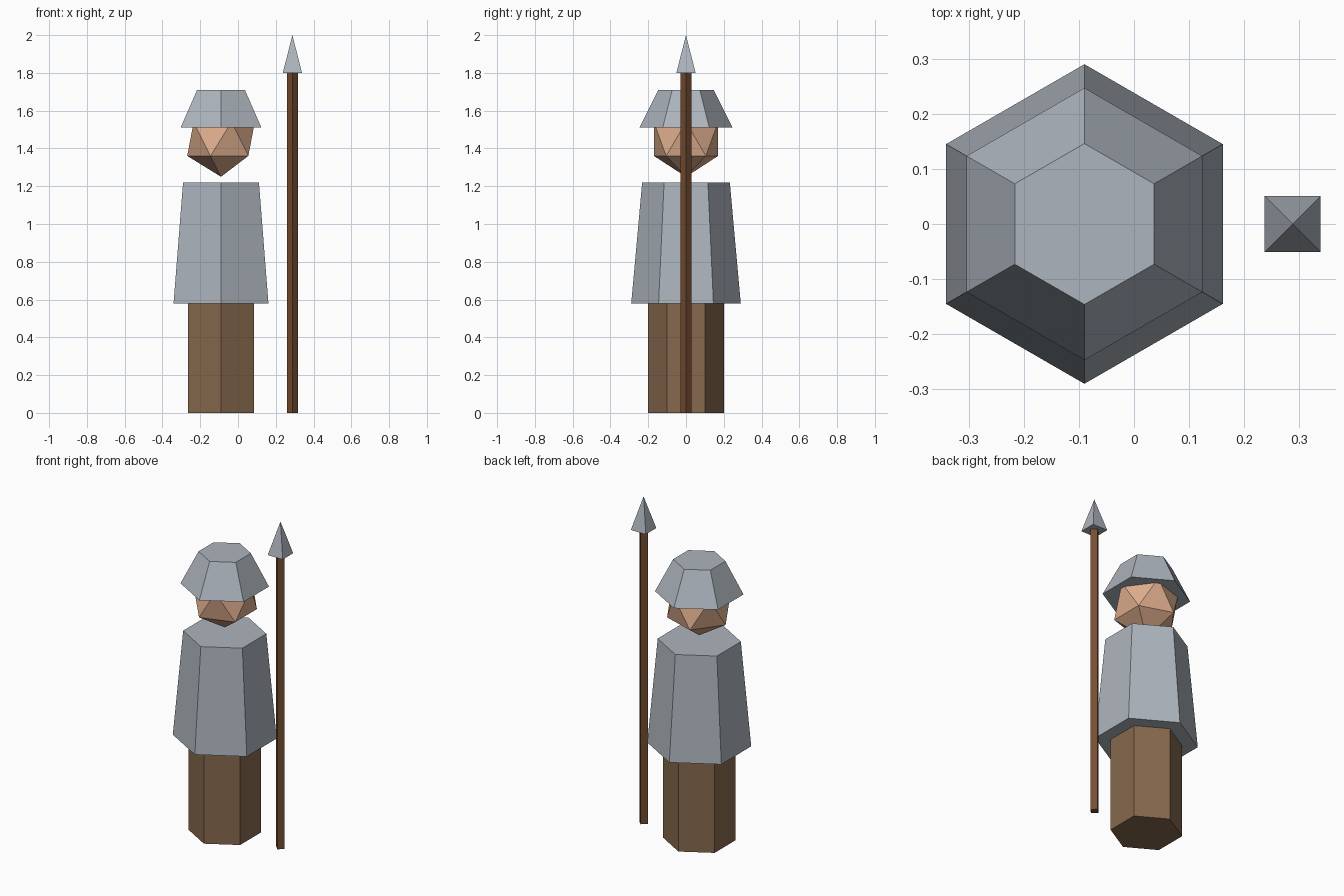
import bpy
from math import pi

if "Cube" in bpy.data.objects:
    bpy.data.objects.remove(bpy.data.objects["Cube"])


def material(name, rgb):
    mat = bpy.data.materials.new(name)
    mat.diffuse_color = (*rgb, 1)
    mat.use_nodes = True
    mat.node_tree.nodes["Principled BSDF"].inputs["Base Color"].default_value = mat.diffuse_color
    return mat


STEEL = material("steel", (0.42, 0.46, 0.51))
CLOTH = material("brown_cloth", (0.24, 0.14, 0.075))
SKIN = material("skin", (0.73, 0.42, 0.27))
WOOD = material("dark_wood", (0.18, 0.075, 0.03))

BODY_X, SPEAR_X = -0.09, 0.288


def finish(name, mat):
    obj = bpy.context.object
    obj.name = name
    obj.data.materials.append(mat)
    return obj


def frustum(name, mat, sides, x, z0, z1, r0, r1, turn=0.0):
    """Flat-sided tapered prism standing between heights z0 and z1."""
    bpy.ops.mesh.primitive_cone_add(vertices=sides, radius1=r0, radius2=r1,
                                    depth=z1 - z0, location=(x, 0, (z0 + z1) / 2),
                                    rotation=(0, 0, turn))
    return finish(name, mat)


# Body: six-sided legs, flared tunic and helmet
frustum("legs", CLOTH, 6, BODY_X, 0.0, 0.58, 0.202, 0.202)
frustum("torso", STEEL, 6, BODY_X, 0.58, 1.22, 0.29, 0.232)
frustum("helmet", STEEL, 6, BODY_X, 1.51, 1.71, 0.247, 0.146)

# Head: faceted ball tucked under the helmet
bpy.ops.mesh.primitive_ico_sphere_add(subdivisions=1, radius=0.2,
                                      location=(BODY_X, 0, 1.45))
finish("head", SKIN)

# Spear: diamond-section shaft with a square pyramid tip
frustum("spear_shaft", WOOD, 4, SPEAR_X, 0.0, 1.8, 0.029, 0.029)
frustum("spear_tip", STEEL, 4, SPEAR_X, 1.8, 2.0, 0.072, 0.0, pi / 4)
